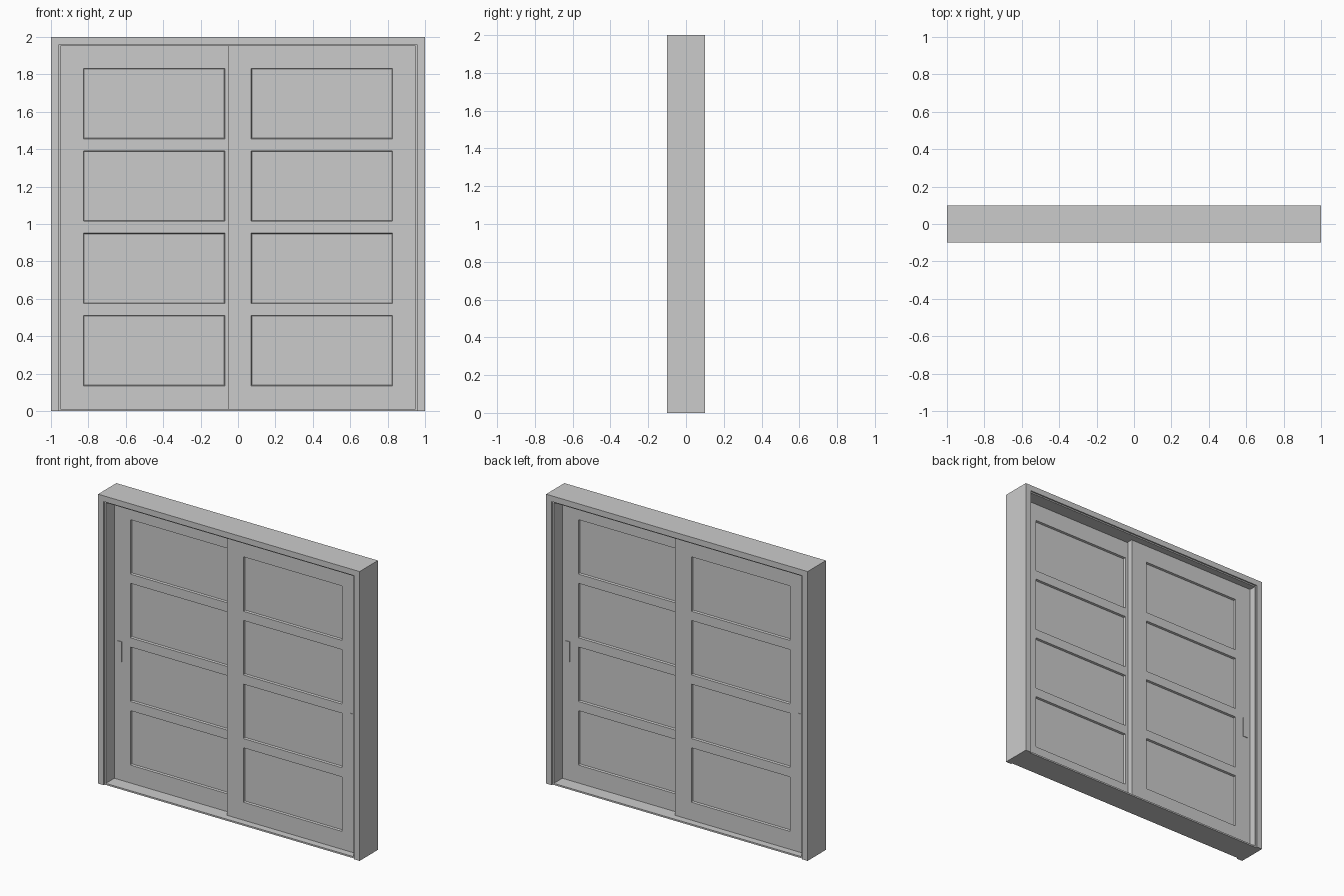
import bpy, bmesh
from math import pi

if "Cube" in bpy.data.objects:
    bpy.data.objects.remove(bpy.data.objects["Cube"])

HALF_W, HALF_D, TOP = 1.0, 0.1, 2.0


def finish(name, bm):
    bmesh.ops.recalc_face_normals(bm, faces=bm.faces)
    me = bpy.data.meshes.new(name)
    bm.to_mesh(me)
    bm.free()
    ob = bpy.data.objects.new(name, me)
    bpy.context.collection.objects.link(ob)
    return ob


def box(name, x0, x1, y0, y1, z0, z1):
    bm = bmesh.new()
    bmesh.ops.create_cube(bm, size=1)
    for v in bm.verts:
        v.co.x = x1 if v.co.x > 0 else x0
        v.co.y = y1 if v.co.y > 0 else y0
        v.co.z = z1 if v.co.z > 0 else z0
    return finish(name, bm)


def frame(name, outer, inner, depth, closed):
    """Prism between matching outer and inner (x, z) paths."""
    bm = bmesh.new()
    rings = [[bm.verts.new((x, y, z)) for x, z in path]
             for y, path in ((-depth, outer), (-depth, inner), (depth, inner), (depth, outer))]
    n = len(outer)
    for i in range(n if closed else n - 1):
        j = (i + 1) % n
        for k in range(4):
            a, b = rings[k], rings[(k + 1) % 4]
            bm.faces.new((a[i], a[j], b[j], b[i]))
    if not closed:
        for i in (0, n - 1):
            bm.faces.new([r[i] for r in rings])
    return finish(name, bm)


def rect(hw, z0, z1):
    return [(-hw, z0), (-hw, z1), (hw, z1), (hw, z0)]


# Outer casing (open at the floor) and the thinner lining inside it
frame("outer_casing", rect(HALF_W, 0, TOP), rect(0.957, 0, 1.96), HALF_D, False)
frame("inner_lining", rect(0.957, 0, 1.96), rect(0.948, 0.011, 1.951), 0.09, True)


def door(name, y0, y1):
    """Sliding leaf: stiles and rails with four panels sunk on both faces."""
    xs = [-0.054, 0.07, 0.826, 0.948]
    zs = [0.011]
    for k in range(4):
        z = 0.135 + 0.44 * k
        zs += [z, z + 0.376]
    zs.append(1.951)
    bm = bmesh.new()
    sides = [[[bm.verts.new((x, y, z)) for z in zs] for x in xs] for y in (y0, y1)]
    panels = []
    for g in sides:
        for i in range(len(xs) - 1):
            for j in range(len(zs) - 1):
                f = bm.faces.new((g[i][j], g[i + 1][j], g[i + 1][j + 1], g[i][j + 1]))
                if i == 1 and j % 2 == 1:
                    panels.append(f)
    a, b = sides
    for j in (0, len(zs) - 1):
        for i in range(len(xs) - 1):
            bm.faces.new((a[i][j], a[i + 1][j], b[i + 1][j], b[i][j]))
    for i in (0, len(xs) - 1):
        for j in range(len(zs) - 1):
            bm.faces.new((a[i][j], a[i][j + 1], b[i][j + 1], b[i][j]))
    bmesh.ops.recalc_face_normals(bm, faces=bm.faces)
    bmesh.ops.inset_individual(bm, faces=panels, thickness=0.005, depth=-0.014)
    return finish(name, bm)


# Two leaves: the second is the first turned half round
Y0, Y1 = -0.042, -0.003
for side, angle in (("right", 0), ("left", pi)):
    parts = [door(side + "_door", Y0, Y1),
             box(side + "_door_outer_pull", 0.89, 0.924, Y0 - 0.004, Y0 + 0.01, 0.83, 0.97),
             box(side + "_door_inner_pull", 0.89, 0.924, Y1 - 0.01, Y1 + 0.004, 0.83, 0.97)]
    for ob in parts:
        ob.rotation_euler.z = angle
